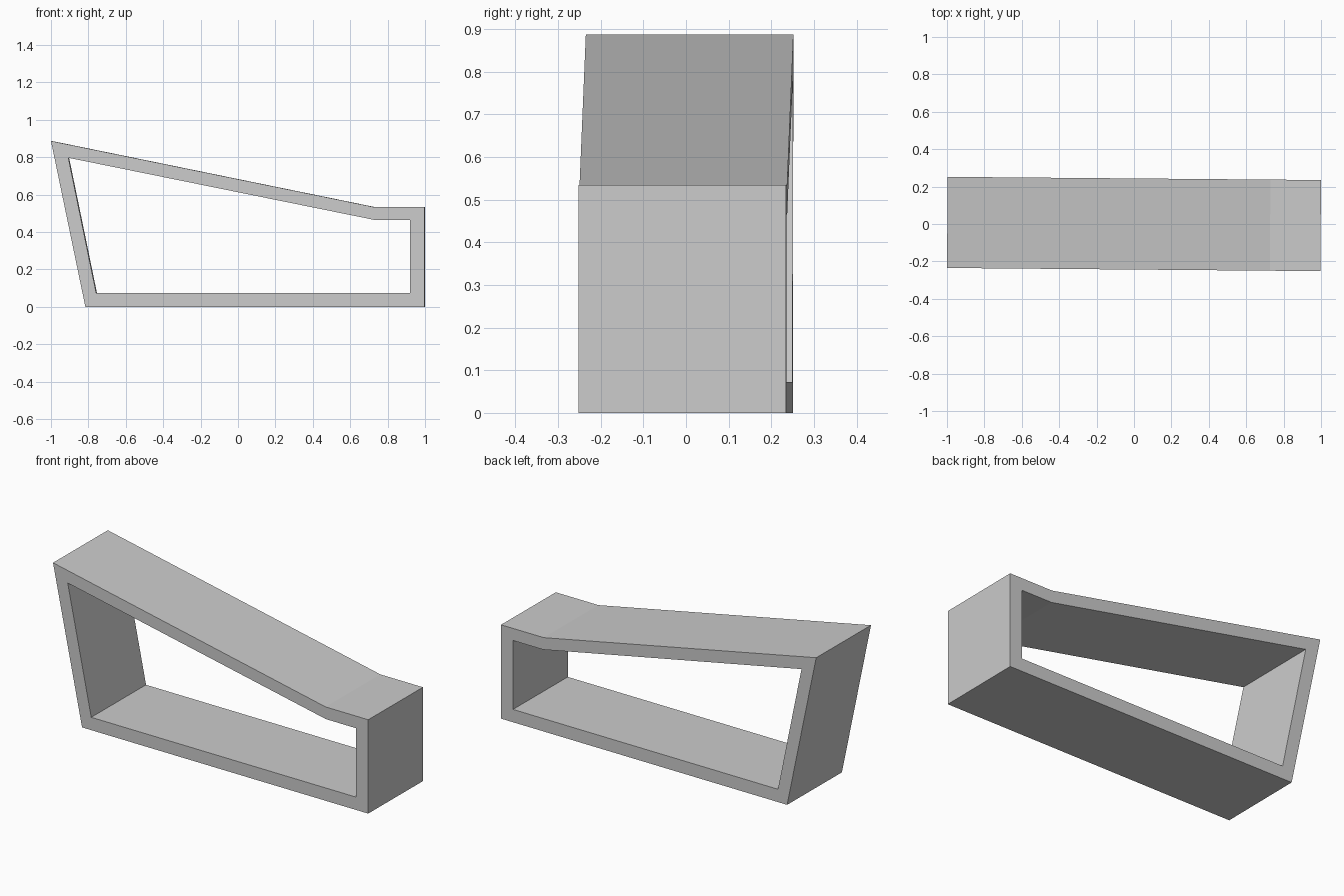
import bpy
import bmesh
from mathutils import Matrix

cube = bpy.data.objects.get("Cube")
if cube:
    bpy.data.objects.remove(cube, do_unlink=True)

DEPTH = 0.487   # front to back
YAW = -0.0085   # the frame stands very slightly turned

# Side profile, as matching outer and inner corners (x, z)
OUTER = [(-0.998, 0.887), (-0.814, 0), (0.998, 0), (0.998, 0.534), (0.728, 0.534)]
INNER = [(-0.905, 0.797), (-0.756, 0.073), (0.922, 0.073), (0.922, 0.465), (0.731, 0.465)]

# Plain grey material
grey = bpy.data.materials.new("plain grey")
grey.use_nodes = True
colour = (0.6, 0.6, 0.6, 1)
grey.diffuse_color = colour
grey.node_tree.nodes["Principled BSDF"].inputs["Base Color"].default_value = colour

# Front ring of wall faces, extruded back to form the hollow frame
bm = bmesh.new()
outer, inner = ([bm.verts.new((x, -DEPTH / 2, z)) for x, z in loop]
                for loop in (OUTER, INNER))
count = len(outer)
ring = []
for i in range(count):
    j = (i + 1) % count
    ring.append(bm.faces.new((outer[i], outer[j], inner[j], inner[i])))
back = bmesh.ops.extrude_face_region(bm, geom=ring, use_keep_orig=True)["geom"]
back_verts = [v for v in back if isinstance(v, bmesh.types.BMVert)]
bmesh.ops.translate(bm, verts=back_verts, vec=(0, DEPTH, 0))
bmesh.ops.recalc_face_normals(bm, faces=bm.faces)
bm.transform(Matrix.Rotation(YAW, 4, "Z"))

mesh = bpy.data.meshes.new("hollow_frame")
bm.to_mesh(mesh)
bm.free()
mesh.materials.append(grey)
frame = bpy.data.objects.new("hollow_frame", mesh)
bpy.context.collection.objects.link(frame)
